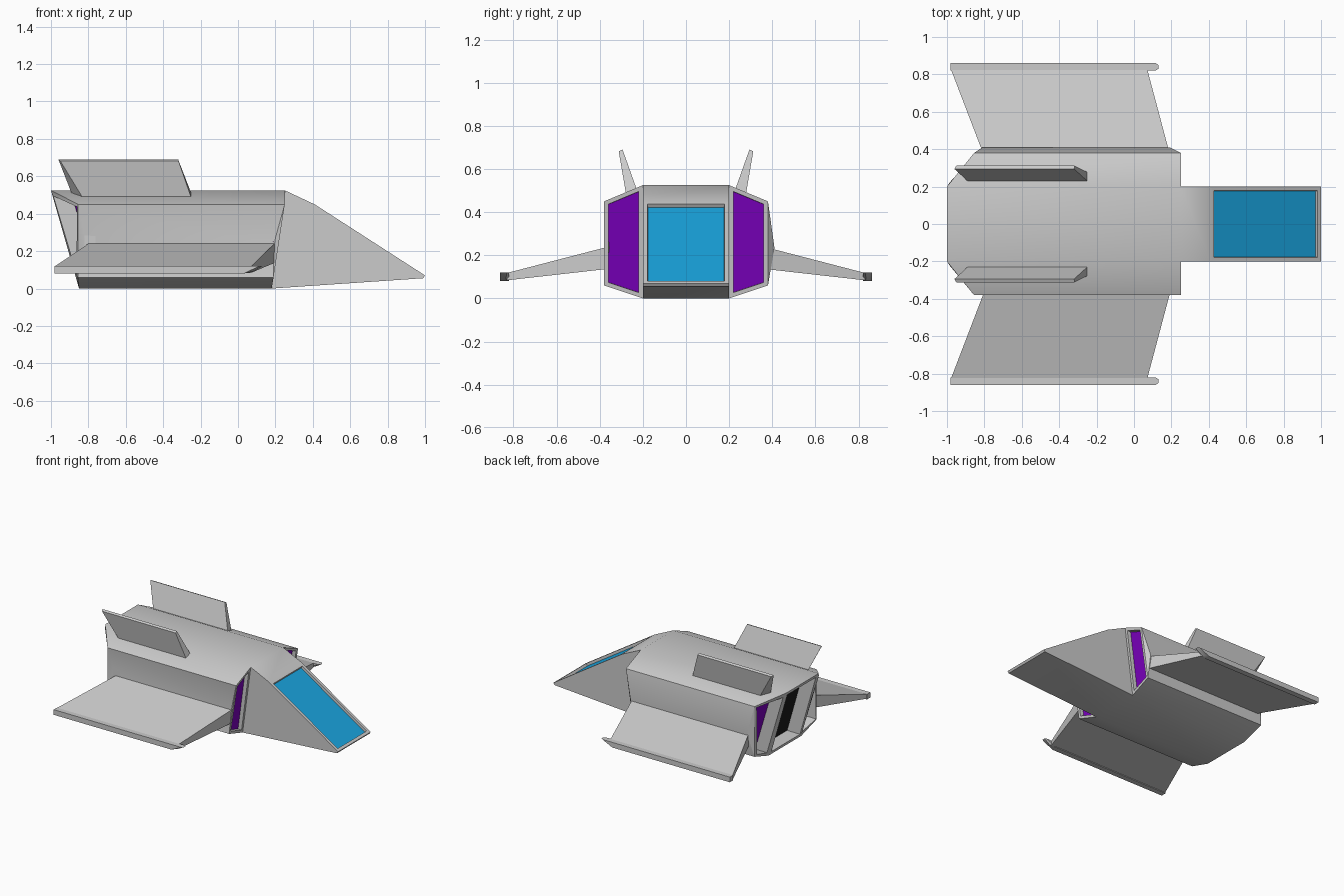
import bpy, bmesh, math
from mathutils import Vector

if "Cube" in bpy.data.objects:
    bpy.data.objects.remove(bpy.data.objects["Cube"])


def paint(name, rgb):
    m = bpy.data.materials.new(name)
    m.diffuse_color = (*rgb, 1)
    m.use_nodes = True
    m.node_tree.nodes["Principled BSDF"].inputs["Base Color"].default_value = m.diffuse_color
    return m


def finish(name, bm, mats=()):
    me = bpy.data.meshes.new(name)
    bm.to_mesh(me)
    bm.free()
    ob = bpy.data.objects.new(name, me)
    bpy.context.collection.objects.link(ob)
    for m in mats:
        me.materials.append(m)
    bpy.ops.object.select_all(action='DESELECT')
    ob.select_set(True)
    bpy.context.view_layer.objects.active = ob
    bpy.ops.object.shade_smooth_by_angle(angle=math.radians(30))
    return ob


def solid(name, points):
    """Convex block spanned by a few corner points."""
    bm = bmesh.new()
    for p in points:
        bm.verts.new(p)
    bmesh.ops.convex_hull(bm, input=bm.verts[:])
    bmesh.ops.dissolve_limit(bm, angle_limit=0.01, verts=bm.verts[:], edges=bm.edges[:])
    bmesh.ops.recalc_face_normals(bm, faces=bm.faces[:])
    return finish(name, bm)


# Hull: eight-sided body, creased sides at the wing roots, wedge nose
section = [(0.2, 0.525), (0.38, 0.45), (0.38, 0.06), (0.2, 0.0)]
rear_x = [-1.0, -0.855, -0.855, -0.85]
front_x = [0.25, 0.25, 0.19, 0.18]
nose_xz = [(0.41, 0.45), (1.0, 0.07), (0.99, 0.055)]
crease_y = {1: 0.41, -1: -0.355}

bm = bmesh.new()
face = lambda *v: bm.faces.new(v)
R, F, N, rear_pods, front_pods = {}, {}, {}, [], []
for s in (1, -1):
    R[s] = r = [bm.verts.new((x, s * y, z)) for x, (y, z) in zip(rear_x, section)]
    F[s] = f = [bm.verts.new((x, s * y, z)) for x, (y, z) in zip(front_x, section)]
    N[s] = n = [bm.verts.new((x, s * 0.2, z)) for x, z in nose_xz]
    a = bm.verts.new((-0.81, crease_y[s], 0.235))
    b = bm.verts.new((0.19, crease_y[s], 0.235))
    face(r[0], r[1], f[1], f[0])          # upper chamfer
    face(r[1], a, b, f[1])                # side above crease
    face(a, r[2], f[2], b)                # side below crease
    face(r[1], r[2], a)
    face(f[1], b, f[2])
    face(r[2], r[3], f[3], f[2])          # lower chamfer
    rear_pods.append(face(*r))
    front_pods.append(face(*f))
    face(f[0], n[0], n[1], n[2], f[3])    # nose side

# Strips joining the two halves
span = lambda i, j: face(i[1], j[1], j[-1], i[-1])
pair = lambda d, i: {1: d[1][i], -1: d[-1][i]}
span(pair(R, 0), pair(F, 0))
span(pair(F, 0), pair(N, 0))
windscreen = span(pair(N, 0), pair(N, 1))
span(pair(N, 1), pair(N, 2))
span(pair(N, 2), pair(F, 3))
span(pair(F, 3), pair(R, 3))
hatch = span(pair(R, 3), pair(R, 0))
bmesh.ops.recalc_face_normals(bm, faces=bm.faces[:])


# Recessed coloured panels
def recess(f, rim, shift, mat):
    bmesh.ops.inset_individual(bm, faces=[f], thickness=rim, use_even_offset=True)
    bmesh.ops.inset_individual(bm, faces=[f], thickness=0.001, use_even_offset=True)
    bmesh.ops.translate(bm, verts=f.verts[:], vec=Vector(shift))
    f.material_index = mat


recess(windscreen, 0.022, windscreen.normal * -0.02, 1)
recess(hatch, 0.025, (0.11, 0, 0), 3)
for f in rear_pods:
    recess(f, 0.02, (0.1, 0, 0), 2)
for f in front_pods:
    recess(f, 0.02, (-0.03, 0, 0), 2)
finish("hull", bm, [paint("hull_grey", (0.8, 0.8, 0.8)),
                    paint("glass_blue", (0.01, 0.38, 0.75)),
                    paint("panel_purple", (0.2, 0.0, 0.52)),
                    paint("hatch_black", (0.01, 0.01, 0.01))])

for s, side in ((1, "left"), (-1, "right")):
    # Tapered drooping wing
    solid(side + "_wing",
          [(x, s * 0.36, z) for x in (-0.80, 0.195) for z in (0.24, 0.137)] +
          [(x, s * 0.83, z) for x in (-0.98, 0.07) for z in (0.118, 0.084)])
    # Wing tip rail with a raked nose
    solid(side + "_wing_rail",
          [(x, s * y, z) for y in (0.82, 0.862) for x, z in
           ((-0.98, 0.08), (-0.98, 0.12), (0.03, 0.08), (0.115, 0.12))] +
          [(0.08, s * 0.835, 0.09), (0.13, s * 0.83, 0.12), (0.13, s * 0.85, 0.12)])
    # Canted tail fin
    solid(side + "_tail_fin",
          [(-0.89, s * 0.23, 0.51), (-0.25, s * 0.23, 0.51),
           (-0.83, s * 0.278, 0.485), (-0.25, s * 0.278, 0.485),
           (-0.96, s * 0.294, 0.69), (-0.32, s * 0.294, 0.69),
           (-0.95, s * 0.312, 0.682), (-0.318, s * 0.312, 0.682)])
